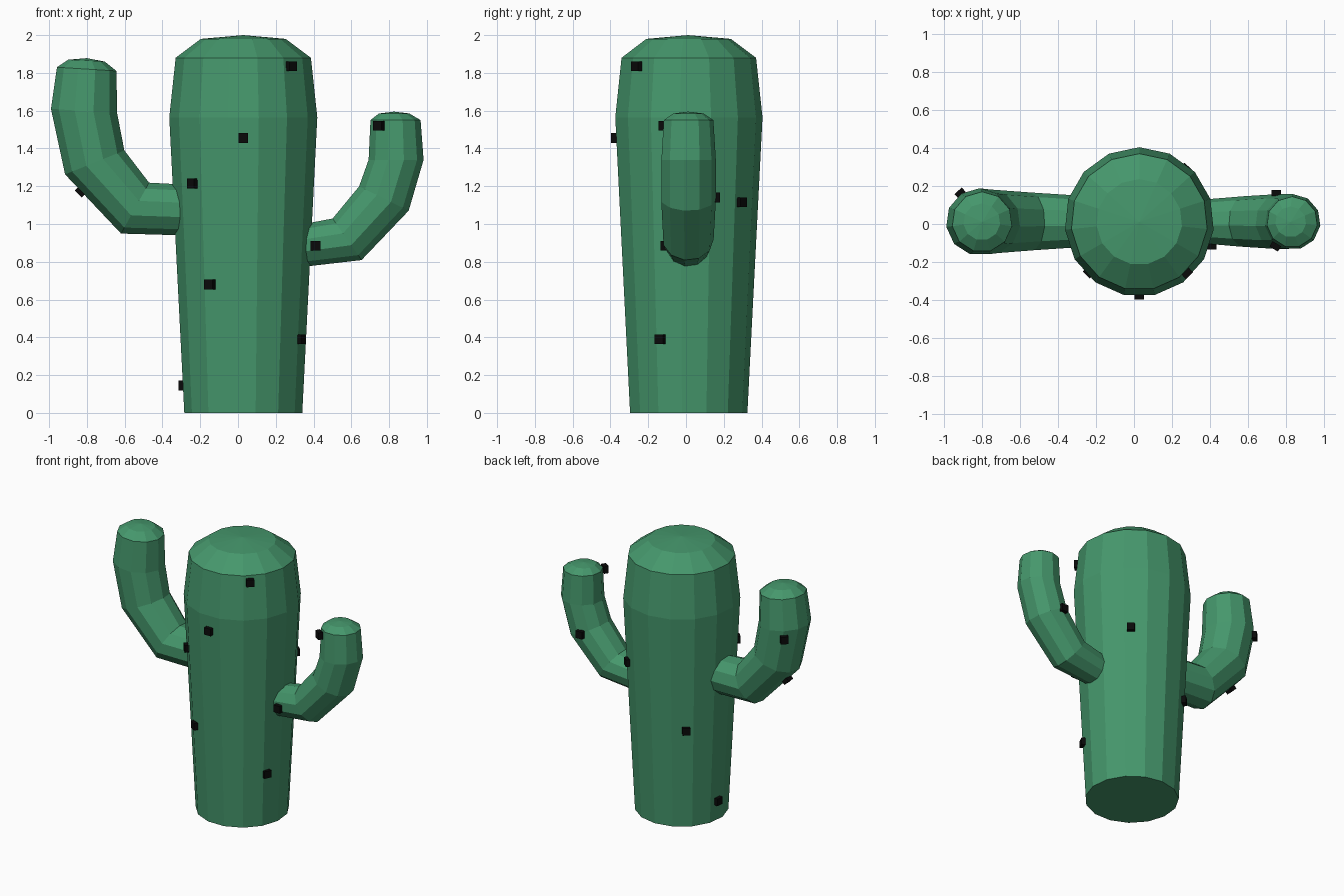
import bpy, bmesh
from math import sin, cos, tau, radians
from mathutils import Vector, Matrix

if "Cube" in bpy.data.objects:
    bpy.data.objects.remove(bpy.data.objects["Cube"])

CX, CY = 0.028, 0.011      # trunk axis


def material(name, rgb):
    m = bpy.data.materials.new(name)
    m.diffuse_color = (*rgb, 1)
    m.use_nodes = True
    m.node_tree.nodes["Principled BSDF"].inputs["Base Color"].default_value = m.diffuse_color
    return m


green = material("cactus_green", (0.06, 0.31, 0.15))
black = material("spine_black", (0.003, 0.003, 0.003))


def add_object(name, bm, mat):
    bmesh.ops.recalc_face_normals(bm, faces=bm.faces)
    me = bpy.data.meshes.new(name)
    bm.to_mesh(me)
    bm.free()
    me.materials.append(mat)
    ob = bpy.data.objects.new(name, me)
    bpy.context.collection.objects.link(ob)
    return ob


def tube(name, rings, sides, tip):
    """Skin rings given as (left point, right point) in the xz plane; close with a tip."""
    bm = bmesh.new()
    loops = []
    for (ax, az), (bx, bz) in rings:
        a, b = Vector((ax, CY, az)), Vector((bx, CY, bz))
        mid, u = (a + b) / 2, (b - a) / 2
        v = Vector((0, u.length, 0))
        angles = [tau * (0.25 + i / sides) for i in range(sides)]
        loops.append([bm.verts.new(mid + u * cos(t) + v * sin(t)) for t in angles])
    for lo, hi in zip(loops, loops[1:]):
        for i in range(sides):
            j = (i + 1) % sides
            bm.faces.new((lo[i], lo[j], hi[j], hi[i]))
    bm.faces.new(loops[0])
    top = bm.verts.new((tip[0], CY, tip[1]))
    for i in range(sides):
        bm.faces.new((loops[-1][i], loops[-1][(i + 1) % sides], top))
    return add_object(name, bm, green)


# Trunk: tapered 15-sided body with a domed top
trunk = [(0.314, 0), (0.394, 1.565), (0.36, 1.88), (0.226, 1.98)]
tube("trunk", [((CX - r, z), (CX + r, z)) for r, z in trunk], 15, (CX, 2.0))

# Arms: bent 11-sided tubes, each ring set by its outer and inner point
tube("left_arm", [((-0.24, 0.937), (-0.24, 1.208)), ((-0.62, 0.948), (-0.47, 1.22)),
                  ((-0.917, 1.262), (-0.60, 1.39)), ((-0.992, 1.61), (-0.638, 1.585)),
                  ((-0.96, 1.83), (-0.642, 1.81)), ((-0.90, 1.87), (-0.705, 1.86))],
     11, (-0.80, 1.878))
tube("right_arm", [((0.30, 0.992), (0.30, 0.767)), ((0.50, 1.03), (0.655, 0.808)),
                   ((0.64, 1.20), (0.905, 1.07)), ((0.69, 1.34), (0.984, 1.34)),
                   ((0.70, 1.55), (0.968, 1.55)), ((0.745, 1.585), (0.908, 1.585))],
     11, (0.826, 1.595))


# Spines: small black blocks lying on the surface, facing outward
def spine(name, pos, normal):
    bm = bmesh.new()
    rot = Vector(normal).to_track_quat('Z', 'Y').to_matrix().to_4x4()
    bmesh.ops.create_cube(bm, size=1, matrix=Matrix.Translation(pos) @ rot
                          @ Matrix.Diagonal((0.052, 0.052, 0.032, 1)))
    add_object(name, bm, black)


# Trunk spines: (angle around the trunk, height)
for k, (deg, z) in enumerate([(-47, 1.835), (-90, 1.455), (225, 1.215), (-120, 0.68),
                              (-26, 0.39), (174, 0.145), (130, 0.725), (49, 1.115)]):
    n = Vector((cos(radians(deg)), sin(radians(deg)), 0))
    r = 0.318 + 0.08 * z / 1.565 if z < 1.565 else 0.372
    spine(f"trunk_spine_{k + 1}", Vector((CX, CY, z)) + n * r, n)

# Arm spines: (position, outward direction)
for k, (p, n) in enumerate([((-0.835, 0.01, 1.17), (-0.7, 0, -0.68)),
                            ((-0.917, 0.163, 1.545), (-0.7, 0.75, 0)),
                            ((0.41, -0.118, 0.885), (0, -1, 0)),
                            ((0.745, -0.118, 1.52), (-0.5, -0.8, 0)),
                            ((0.75, 0.164, 1.14), (0, 1, 0))]):
    spine(f"arm_spine_{k + 1}", p, n)
